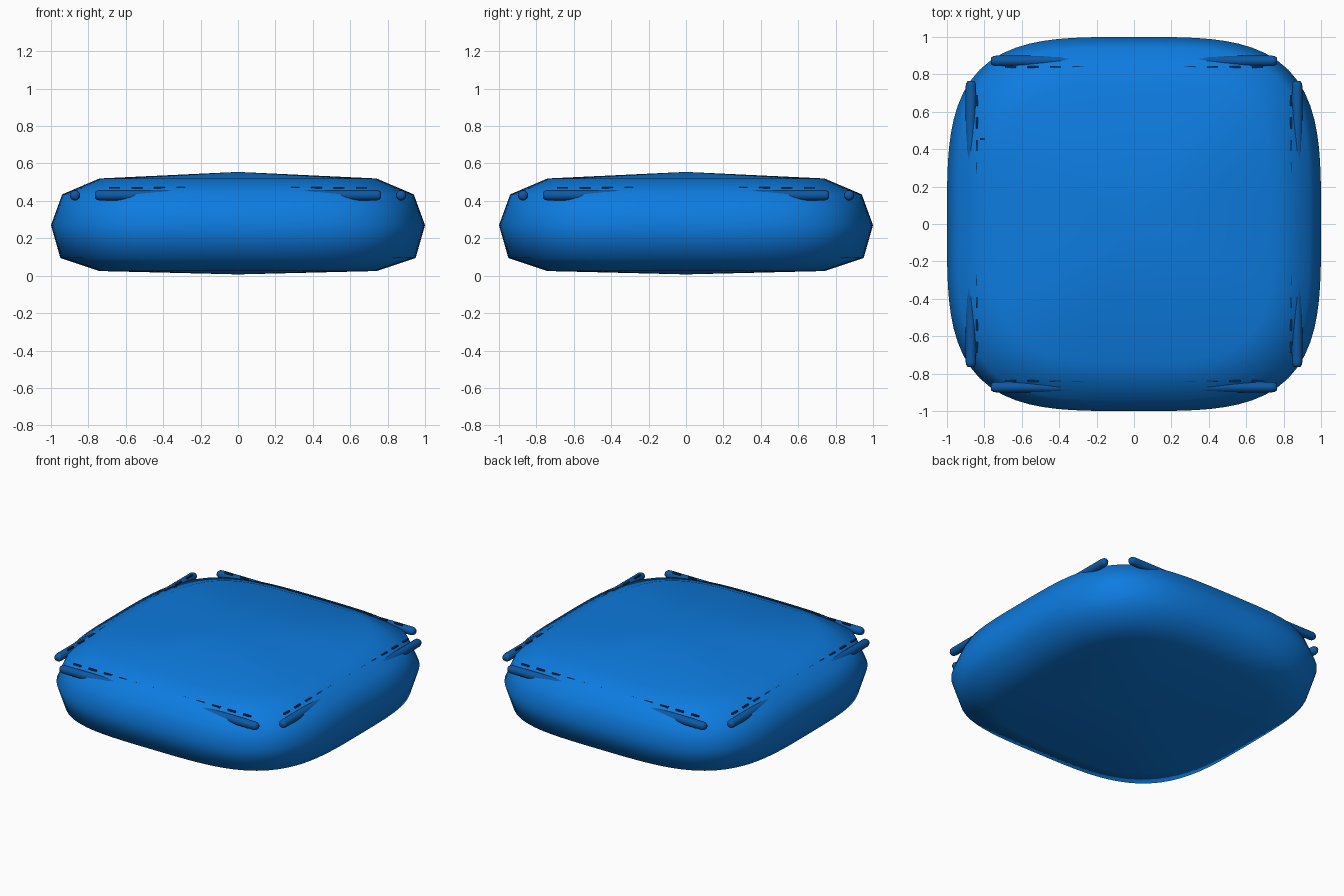
import bpy, bmesh, math
from mathutils import Matrix, Vector

cube = bpy.data.objects.get("Cube")
if cube:
    bpy.data.objects.remove(cube, do_unlink=True)


def material(name, rgb):
    m = bpy.data.materials.new(name)
    m.use_nodes = True
    m.diffuse_color = (*rgb, 1)
    m.node_tree.nodes["Principled BSDF"].inputs["Base Color"].default_value = (*rgb, 1)
    return m


BLUE = material("bright blue", (0.004, 0.2, 0.74))
PIPING = material("deep blue", (0.004, 0.1, 0.37))
THREAD = material("dark blue thread", (0.003, 0.05, 0.18))


def finish(bm, name, mat, smooth=True):
    bmesh.ops.recalc_face_normals(bm, faces=bm.faces)
    for f in bm.faces:
        f.smooth = smooth
    mesh = bpy.data.meshes.new(name)
    bm.to_mesh(mesh)
    bm.free()
    mesh.materials.append(mat)
    obj = bpy.data.objects.new(name, mesh)
    bpy.context.collection.objects.link(obj)
    return obj


# Cushion: rounded-square rings between two poles
SEGMENTS, POWER = 96, 3.6
PROFILE = [(0.74, 0.025), (0.95, 0.095), (1, 0.27), (0.94, 0.435), (0.74, 0.52)]
bm = bmesh.new()
rings = []
for size, z in PROFILE:
    ring = []
    for i in range(SEGMENTS):
        a = math.tau * i / SEGMENTS
        c, s = math.cos(a), math.sin(a)
        r = size * (abs(c) ** POWER + abs(s) ** POWER) ** (-1 / POWER)
        ring.append(bm.verts.new((r * c, r * s, z)))
    rings.append(ring)
bottom, top = bm.verts.new((0, 0, 0.007)), bm.verts.new((0, 0, 0.555))
for i in range(SEGMENTS):
    j = (i + 1) % SEGMENTS
    for low, high in zip(rings, rings[1:]):
        bm.faces.new((low[i], low[j], high[j], high[i]))
    bm.faces.new((bottom, rings[0][j], rings[0][i]))
    bm.faces.new((top, rings[-1][i], rings[-1][j]))
finish(bm, "cushion", BLUE)


def piping(name, turn):
    # Straight round cord with softened ends, half sunk in the cushion
    bm = bmesh.new()
    half, radius, sides = 0.765, 0.028, 16
    stations = [(-half, 0.6), (0.012 - half, 0.9), (0.028 - half, 1)]
    stations += [(-x, k) for x, k in reversed(stations)]
    loops = []
    for x, k in stations:
        loops.append([bm.verts.new((x, radius * k * math.cos(math.tau * i / sides),
                                    radius * k * math.sin(math.tau * i / sides)))
                      for i in range(sides)])
    for a, b in zip(loops, loops[1:]):
        for i in range(sides):
            j = (i + 1) % sides
            bm.faces.new((a[i], a[j], b[j], b[i]))
    bm.faces.new(loops[0])
    bm.faces.new(loops[-1])
    bm.transform(turn @ Matrix.Translation((0, -0.872, 0.43)))
    finish(bm, name, PIPING)


def box(bm, centre, size):
    bmesh.ops.create_cube(bm, size=1, matrix=Matrix.Translation(centre)
                          @ Matrix.Diagonal((*size, 1)))


def stitches(name, turn):
    # Row of short threads just inside the cord
    bm = bmesh.new()
    for i in range(12):
        box(bm, Vector((-0.66 + 0.12 * i, -0.84, 0.47)), (0.06, 0.012, 0.01))
    bm.transform(turn)
    finish(bm, name, THREAD, smooth=False)


for k, side in enumerate(("front", "left", "back", "right")):
    turn = Matrix.Rotation(k * math.pi / 2, 4, "Z")
    piping(side + "_piping", turn)
    stitches(side + "_stitches", turn)

# Loose thread end on the right side
bm = bmesh.new()
box(bm, Vector((-0.81, 0.455, 0.483)), (0.025, 0.012, 0.008))
finish(bm, "thread_end", THREAD, smooth=False)
